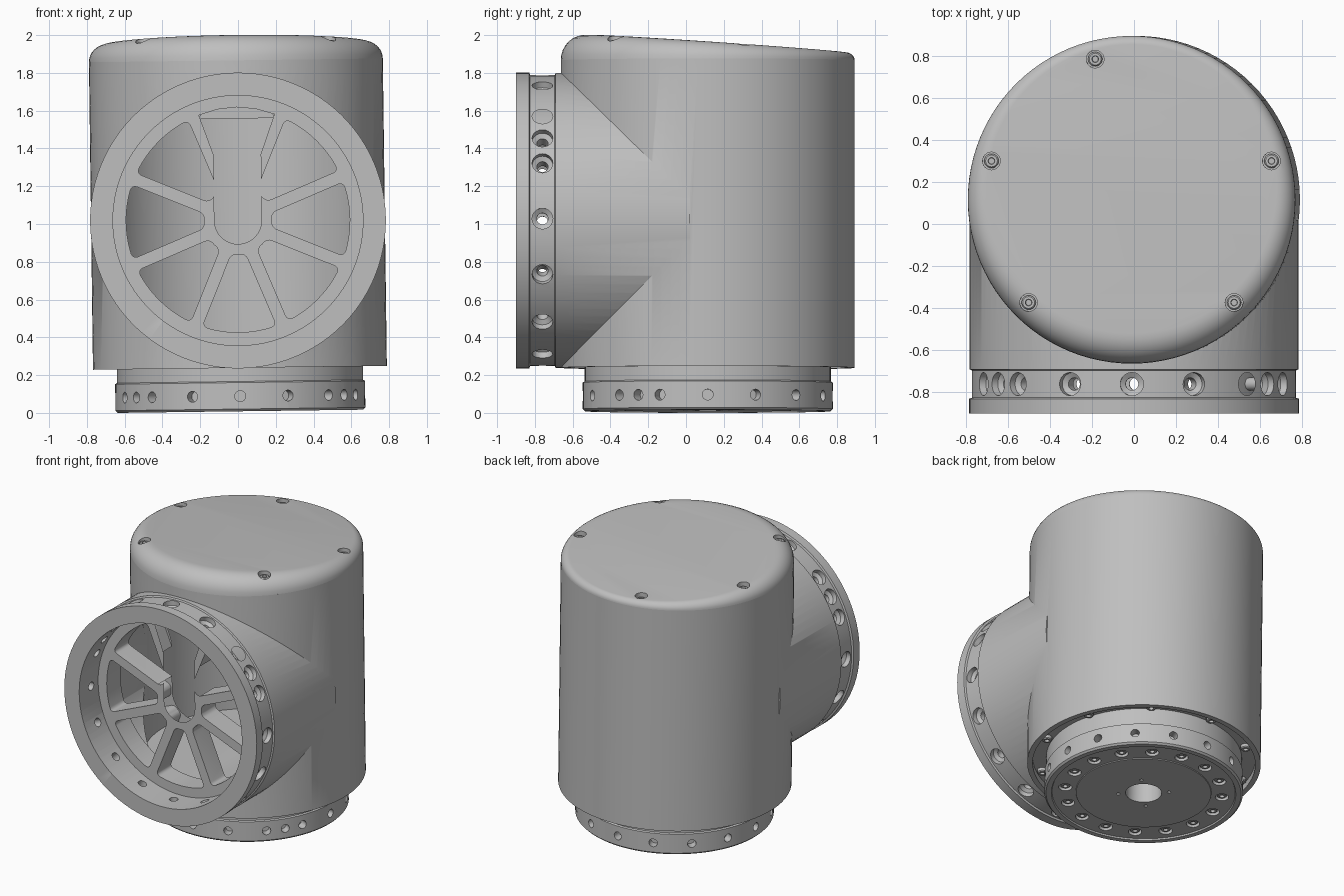
import bpy, bmesh
from math import sin, cos, asin, pi, radians
from mathutils import Matrix, Vector

cube = bpy.data.objects.get("Cube")
if cube:
    bpy.data.objects.remove(cube)

grey = bpy.data.materials.new("machined grey")
grey.use_nodes = True
grey.diffuse_color = (0.52, 0.52, 0.52, 1)
grey.node_tree.nodes["Principled BSDF"].inputs["Base Color"].default_value = grey.diffuse_color

T = Matrix.Translation
UP = T((0, 0.115, 0))                                   # vertical housing axis
FRONT = T((0, 0, 1.01)) @ Matrix.Rotation(pi / 2, 4, 'X')  # front port axis, local z points to -y
parts = []


def finish(name, bm):
    bmesh.ops.remove_doubles(bm, verts=bm.verts, dist=1e-5)
    bmesh.ops.recalc_face_normals(bm, faces=bm.faces)
    mesh = bpy.data.meshes.new(name)
    bm.to_mesh(mesh)
    bm.free()
    mesh.materials.append(grey)
    obj = bpy.data.objects.new(name, mesh)
    bpy.context.scene.collection.objects.link(obj)
    parts.append(obj)
    return obj


def lathe(name, profile, places, steps=96, closed=False):
    """Turn an (r, z) profile around z, once for each placement matrix."""
    bm = bmesh.new()
    for place in places:
        verts = [bm.verts.new((r, 0, z)) for r, z in profile]
        edges = [bm.edges.new(p) for p in zip(verts, verts[1:])]
        if closed:
            edges.append(bm.edges.new((verts[-1], verts[0])))
        before = set(bm.verts) - set(verts)
        bmesh.ops.spin(bm, geom=verts + edges, cent=(0, 0, 0), axis=(0, 0, 1),
                       angle=2 * pi, steps=steps, use_merge=False)
        old = before if place is not places[0] else set()
        bmesh.ops.transform(bm, matrix=place, verts=[v for v in bm.verts if v not in old])
    return finish(name, bm)


def drum(name, r, z0, z1, places, steps=96):
    return lathe(name, [(0, z0), (r, z0), (r, z1), (0, z1)], places, steps)


def prism(name, outlines, z0, z1, place, rounding=0):
    bm = bmesh.new()
    for outline in outlines:
        face = bm.faces.new([bm.verts.new((x, y, z0)) for x, y in outline])
        top = bmesh.ops.extrude_face_region(bm, geom=[face])["geom"]
        bmesh.ops.translate(bm, vec=(0, 0, z1 - z0),
                            verts=[g for g in top if isinstance(g, bmesh.types.BMVert)])
    if rounding:
        def corner(e):
            upright = abs(e.verts[0].co.z - e.verts[1].co.z) > 0.01
            return upright and e.calc_face_angle(0) > radians(40)
        bmesh.ops.recalc_face_normals(bm, faces=bm.faces)
        bmesh.ops.bevel(bm, geom=[e for e in bm.edges if corner(e)], offset=rounding,
                        segments=4, profile=0.5, affect='EDGES')
    bmesh.ops.transform(bm, matrix=place, verts=bm.verts)
    return finish(name, bm)


def combine(obj, tool, operation='DIFFERENCE'):
    mod = obj.modifiers.new("bool", 'BOOLEAN')
    mod.operation, mod.object, mod.solver = operation, tool, 'EXACT'
    bpy.context.view_layer.objects.active = obj
    bpy.ops.object.modifier_apply(modifier=mod.name)
    parts.remove(tool)
    bpy.data.objects.remove(tool)


def around(base, angles, radius, height, outward=False):
    turn = Matrix.Rotation(pi / 2, 4, 'Y') if outward else Matrix()
    return [base @ Matrix.Rotation(radians(a), 4, 'Z') @ T((radius, 0, height)) @ turn
            for a in angles]


sixteen = [22.5 * i for i in range(16)]

# Housing: two crossing barrels, hollowed out
body = drum("housing", 0.778, 0.23, 1.858, [UP])
port = lathe("port", [(0, -0.02), (0.781, -0.02), (0.781, 0.69), (0.77, 0.695), (0.77, 0.825),
                      (0.783, 0.83), (0.783, 0.9), (0, 0.9)], [FRONT])
combine(body, port, 'UNION')
combine(body, drum("cavity", 0.7, 0.36, 1.79, [UP]))
combine(body, drum("bore", 0.662, -0.1, 1.0, [FRONT]))
combine(body, drum("bottom_recess", 0.742, 0.1, 0.275, [UP]))
combine(body, lathe("port_holes", [(0, -0.2), (0.03, -0.2), (0.03, -0.03), (0.055, -0.015),
                                   (0.055, 0.1), (0, 0.1)],
                    around(FRONT, sixteen + [33.75, 146.25], 0.75, 0.76, True), 20))

# Front web plate with seven pockets and a keyhole slot
plate = drum("front_plate", 0.664, 0.52, 0.68, [FRONT])


def pocket(angle):
    def arc(r, n):
        half = radians(22.5) - asin(0.033 / r)
        return [(r * cos(angle + half * k / n), r * sin(angle + half * k / n))
                for k in range(-n, n + 1)]
    return arc(0.592, 6) + arc(0.18, 1)[::-1]


def slot(width, flare, shoulder, top, crown):
    bottom = [(width * cos(t), width * sin(t)) for t in (-pi * i / 16 for i in range(17))]
    return bottom + [(-width, shoulder), (-flare, top), (-flare * 0.5, crown - 0.01),
                     (0, crown), (flare * 0.5, crown - 0.01), (flare, top), (width, shoulder)]


pockets = [pocket(radians(a)) for a in range(-225, 46, 45)]
combine(plate, prism("pockets", pockets, 0.4, 0.8, FRONT, 0.028))
combine(plate, prism("slot_frame", [slot(0.17, 0.24, 0.36, 0.55, 0.63)], 0.4, 0.679, FRONT), 'UNION')
combine(plate, prism("slot_cut", [slot(0.125, 0.2, 0.35, 0.56, 0.6)], 0.2, 0.9, FRONT))
prism("slot_ledge", [[(-0.2, 0.54), (0.2, 0.54), (0.18, 0.6), (-0.18, 0.6)]], 0.42, 0.62, FRONT)

# Sloping lid with a rounded rim that is deeper at the front
SEAM, N, RINGS = 1.858, 96, 8


def lid_height(y):
    return 1.957 - 0.068 * y


bm = bmesh.new()
rings = []
for k in range(RINGS + 1):
    t = k / RINGS * pi / 2
    ring = []
    for i in range(N):
        a = 2 * pi * i / N
        depth = lid_height(0.115 + 0.75 * sin(a)) - SEAM
        r = 0.778 - depth * (1 - cos(t))
        y = 0.115 + r * sin(a)
        ring.append(bm.verts.new((r * cos(a), y, SEAM + (lid_height(y) - SEAM) * sin(t))))
    rings.append(ring)
for low, high in zip(rings, rings[1:]):
    for i in range(N):
        j = (i + 1) % N
        bm.faces.new((low[i], low[j], high[j], high[i]))
bm.faces.new(rings[-1])
bm.faces.new(rings[0][::-1])
lid = finish("lid", bm)

# Lid screws sunk in pockets
seats = []
for a in (15.5, 104.5, 164.5, 225, 315):
    x, y = 0.69 * cos(radians(a)), 0.115 + 0.69 * sin(radians(a))
    seats.append(T((x, y, lid_height(y) - 0.045)))
combine(lid, drum("lid_pockets", 0.042, 0, 0.3, seats, 24))
SCREW = [(0, -0.01), (0.034, -0.01), (0.034, 0.016), (0.028, 0.022), (0.016, 0.022),
         (0.014, 0.006), (0, 0.006)]
lathe("lid_screws", SCREW, seats, 20)

# Base flange with side holes, bolt circle and central opening
base = lathe("base_flange", [(0.12, 0.004), (0.45, 0.004), (0.452, 0.01), (0.61, 0.01),
                             (0.615, 0.0), (0.65, 0.0), (0.662, 0.012), (0.662, 0.152),
                             (0.652, 0.158), (0.652, 0.3), (0.12, 0.3)], [UP], closed=True)
combine(base, drum("side_holes", 0.029, -0.06, 0.1,
                   around(UP, sixteen + [-33.75, 213.75], 0.66, 0.08, True), 16))
bolts = around(UP, [a + 11.25 for a in sixteen], 0.525, 0)
combine(base, drum("bolt_pockets", 0.045, -0.1, 0.045, bolts, 20))
combine(base, drum("pin_holes", 0.013, -0.1, 0.05, around(UP, [45, 135, 225, 315], 0.17, 0), 10))
FLIP = Matrix.Rotation(pi, 4, 'X')
lathe("base_bolts", SCREW, [m @ T((0, 0, 0.04)) @ FLIP for m in bolts], 16)

# Large screws in the recess under the housing
lathe("underside_screws", SCREW,
      [m @ FLIP for m in around(UP, range(18, 378, 36), 0.698, 0.27)], 16)

# The whole unit leans slightly sideways and rests on the ground
lean = T((0, 0, 1)) @ Matrix.Rotation(radians(-0.75), 4, 'Y') @ T((0, 0, -1))
for obj in parts:
    obj.data.transform(lean)
floor = min(v.co.z for obj in parts for v in obj.data.vertices)
for obj in parts:
    obj.data.transform(T((0, 0, -floor)))
    bpy.ops.object.select_all(action='DESELECT')
    obj.select_set(True)
    bpy.context.view_layer.objects.active = obj
    bpy.ops.object.shade_smooth_by_angle(angle=radians(30))
